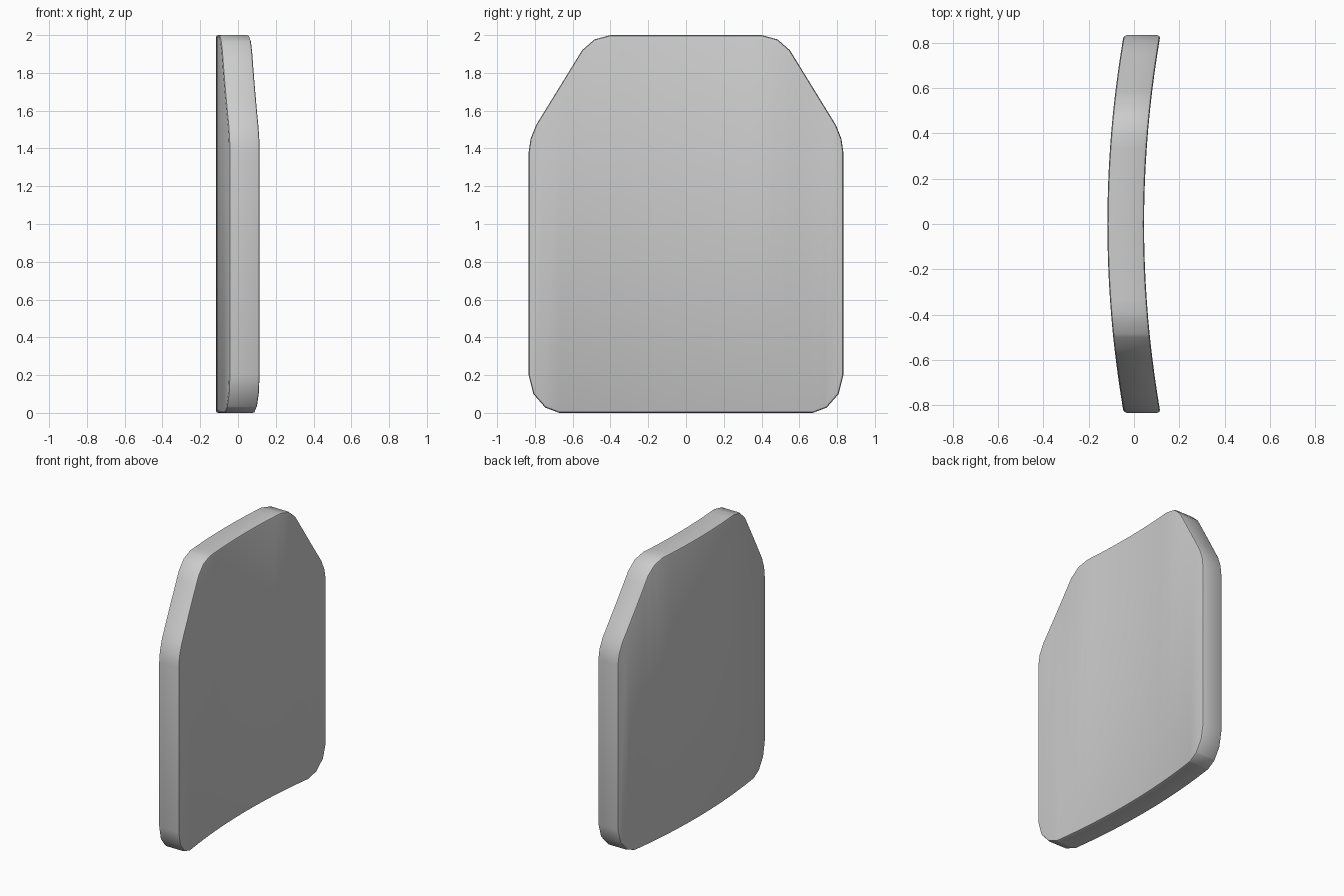
import bpy, bmesh, math

if "Cube" in bpy.data.objects:
    bpy.data.objects.remove(bpy.data.objects["Cube"])

HALF_T = 0.081     # half thickness
BEND = 0.072       # how far the side edges sweep toward +x
HALF_W = 0.833

# right half of the outline (y, z), bottom to top
half = [(0.67, 0.0), (0.745, 0.028), (0.808, 0.10), (HALF_W, 0.20),
        (HALF_W, 1.38), (0.823, 1.45), (0.793, 1.525),
        (0.55, 1.92), (0.485, 1.977), (0.40, 2.0)]
outline = half + [(-y, z) for y, z in reversed(half)]

# flat slab from the outline
bm = bmesh.new()
face = bm.faces.new([bm.verts.new((-HALF_T, y, z)) for y, z in outline])
ext = bmesh.ops.extrude_face_region(bm, geom=[face], use_keep_orig=True)
top = [v for v in ext["geom"] if isinstance(v, bmesh.types.BMVert)]
bmesh.ops.translate(bm, verts=top, vec=(2 * HALF_T, 0, 0))
bmesh.ops.recalc_face_normals(bm, faces=bm.faces[:])

# small rounded rim on both faces
rim = [e for e in bm.edges if abs(e.verts[0].co.x - e.verts[1].co.x) < 1e-5]
bmesh.ops.bevel(bm, geom=rim, offset=0.013, segments=2, profile=0.5,
                affect='EDGES')

# vertical strips so the slab can bend
N = 20
for i in range(1, N):
    y = -HALF_W + 2 * HALF_W * i / N
    bmesh.ops.bisect_plane(bm, geom=bm.verts[:] + bm.edges[:] + bm.faces[:],
                           plane_co=(0, y, 0), plane_no=(0, 1, 0), dist=1e-4)

# curve the plate
for v in bm.verts:
    v.co.x += BEND * (v.co.y / HALF_W) ** 2 - 0.0365
bmesh.ops.recalc_face_normals(bm, faces=bm.faces[:])

mesh = bpy.data.meshes.new("curved_plate")
bm.to_mesh(mesh)
bm.free()
plate = bpy.data.objects.new("curved_plate", mesh)
bpy.context.collection.objects.link(plate)
bpy.context.view_layer.objects.active = plate
plate.select_set(True)
bpy.ops.object.shade_smooth_by_angle(angle=math.radians(35))
